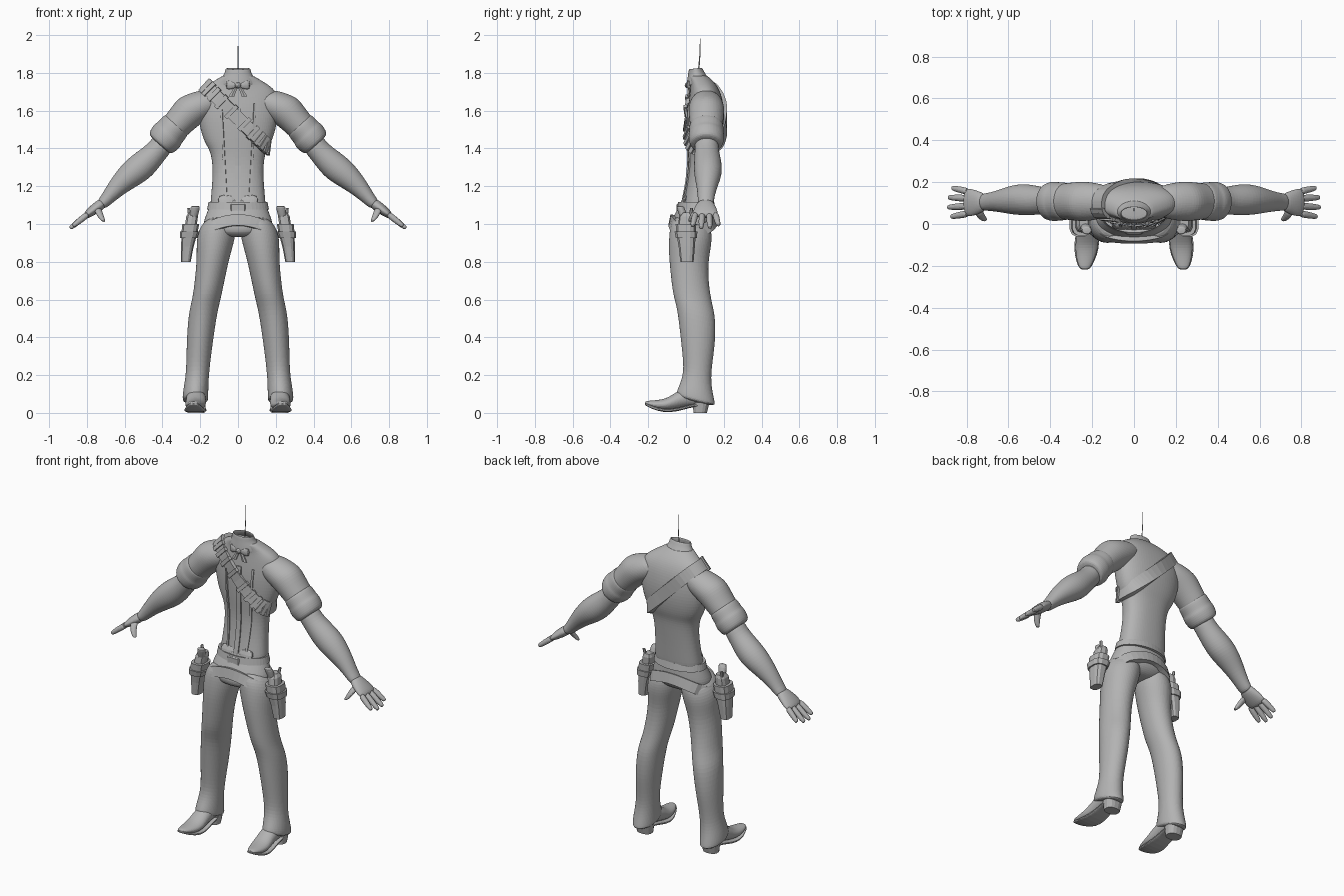
import bpy, bmesh, math
from mathutils import Vector, Matrix

if "Cube" in bpy.data.objects:
    bpy.data.objects.remove(bpy.data.objects["Cube"])

clay = bpy.data.materials.new("plain grey")
clay.use_nodes = True
clay.diffuse_color = (0.45, 0.45, 0.45, 1)
clay.node_tree.nodes["Principled BSDF"].inputs["Base Color"].default_value = clay.diffuse_color
X, Y, Z = Vector((1, 0, 0)), Vector((0, 1, 0)), Vector((0, 0, 1))
ARM = Vector((0.74, 0, 0.67))       # across the sloping arm
HEM = Vector((0, 1, -0.25))         # trouser rings dip towards the back
BOXY = .85                          # squareness of the chest section
parts = []


def finish(name, bm, mirror=False, smooth=0, wall=0):
    bmesh.ops.recalc_face_normals(bm, faces=bm.faces)
    me = bpy.data.meshes.new(name)
    bm.to_mesh(me)
    bm.free()
    me.materials.append(clay)
    ob = bpy.data.objects.new(name, me)
    bpy.context.collection.objects.link(ob)
    if wall:
        ob.modifiers.new("wall", 'SOLIDIFY').thickness = wall
    if mirror:
        ob.modifiers.new("mirror", 'MIRROR')
    if smooth:
        ob.modifiers.new("round", 'SUBSURF').levels = smooth
        ob.modifiers["round"].render_levels = smooth
    parts.append(ob)


def skin(bm, rings, closed=False, caps=True):
    """Join rings of points with quads."""
    rows = [[bm.verts.new(p) for p in r] for r in rings]
    n = len(rows[0])
    for a, b in zip(rows, rows[1:] + rows[:1] if closed else rows[1:]):
        for i in range(n):
            bm.faces.new((a[i], a[(i + 1) % n], b[(i + 1) % n], b[i]))
    if caps and not closed:
        bm.faces.new(rows[0])
        bm.faces.new(rows[-1])


def unit_oval(t, power):
    a, b = math.cos(t), math.sin(t)
    return math.copysign(abs(a) ** power, a), math.copysign(abs(b) ** power, b)


def loft(name, rows, u=X, v=Y, n=16, mirror=False, smooth=2, power=1.0, caps=True, wall=0):
    """Rows are x, y, z, radius along u, radius along v."""
    shape = [unit_oval(math.tau * (i + 0.5) / n, power) for i in range(n)]
    bm = bmesh.new()
    skin(bm, [[Vector(r[:3]) + u * r[3] * a + v * r[4] * b for a, b in shape] for r in rows],
         caps=caps)
    finish(name, bm, mirror, smooth, wall)


def band(name, pts, outs, width, thick, closed=True, mirror=False):
    """Flat strap along a path, lying against the surface with normals outs."""
    bm, rings, n = bmesh.new(), [], len(pts)
    for i, (p, o) in enumerate(zip(pts, outs)):
        nxt = pts[(i + 1) % n] if closed else pts[min(i + 1, n - 1)]
        prv = pts[i - 1] if closed else pts[max(i - 1, 0)]
        o = o.normalized()
        w = (nxt - prv).cross(o).normalized() * width / 2
        rings.append([p - w - o * .02, p + w - o * .02, p + w + o * thick, p - w + o * thick])
    skin(bm, rings, closed)
    finish(name, bm, mirror)


def at(profile, z):
    """Interpolated half-width, centre y and half-depth of a body profile."""
    for a, b in zip(profile, profile[1:]):
        if a[0] <= z <= b[0]:
            f = (z - a[0]) / (b[0] - a[0])
            return [p + (q - p) * f for p, q in zip(a[1:], b[1:])]
    return (profile[0] if z < profile[0][0] else profile[-1])[1:]


# Body profiles: height, half-width, centre y, half-depth
chest = [(1.08, .15, .06, .085), (1.12, .147, .066, .084), (1.22, .137, .08, .078),
         (1.32, .135, .09, .078), (1.39, .15, .093, .083), (1.43, .178, .1, .092),
         (1.50, .202, .105, .099), (1.58, .215, .106, .1), (1.66, .218, .105, .09),
         (1.71, .2, .1, .078), (1.745, .15, .09, .066), (1.775, .098, .07, .056),
         (1.79, .075, .06, .045)]
hips = [(.93, .07, .02, .06), (.945, .15, .02, .1), (.985, .192, .03, .12),
        (1.04, .175, .04, .108), (1.10, .15, .055, .09), (1.14, .137, .06, .08)]
loft("vest", [(0, y, z, a, b) for z, a, y, b in chest], n=20, power=BOXY)
loft("trouser_seat", [(0, y, z, a, b) for z, a, y, b in hips], n=20, power=.95)

# Collar, open at the top, and the thin strand standing above it
loft("collar", [(0, .066, 1.74, .1, .066), (0, .06, 1.775, .088, .054),
                (0, .054, 1.80, .07, .043), (0, .05, 1.825, .068, .036)],
     v=Vector((0, 1, .12)), caps=False, wall=.008)
loft("strand", [(0, .062, 1.76, .002, .006), (0, .07, 1.85, .002, .004),
                (0, .076, 1.92, .002, .003), (0, .074, 1.995, .001, .002)], n=6, smooth=1)

# Trouser legs
loft("trouser_legs", [(.09, .035, 1.03, .075, .09), (.108, .028, .975, .1, .112),
                      (.12, .022, .91, .103, .114), (.132, .012, .82, .087, .106),
                      (.15, .02, .70, .08, .102), (.167, .035, .60, .076, .106),
                      (.186, .055, .53, .077, .103), (.2, .062, .40, .072, .095),
                      (.208, .061, .30, .066, .082), (.215, .06, .20, .062, .072),
                      (.223, .054, .13, .067, .088), (.226, .05, .08, .07, .106),
                      (.225, .053, .055, .067, .102)],
     v=HEM, mirror=True)

# Boots with soles and heels
loft("boots", [(.222, .125, .08, .04, .035), (.222, .08, .08, .052, .045),
               (.222, .0, .085, .053, .055), (.222, -.05, .065, .054, .048),
               (.225, -.10, .044, .058, .034), (.23, -.155, .042, .049, .026),
               (.235, -.2, .05, .032, .015), (.235, -.217, .053, .018, .008)],
     u=X, v=Z, n=12, mirror=True)
loft("boot_soles", [(.222, .115, .045, .05, .008), (.222, .04, .042, .05, .008),
                    (.222, -.02, .022, .052, .009), (.225, -.09, .01, .063, .009),
                    (.23, -.15, .017, .055, .009), (.235, -.205, .041, .033, .008),
                    (.235, -.219, .048, .018, .005)],
     u=X, v=Z, n=12, mirror=True, power=.5, smooth=1)
loft("boot_heels", [(.222, .075, 0, .045, .036), (.222, .08, .055, .052, .045)],
     n=16, mirror=True, smooth=0, power=.8)

# Sleeves, rolled cuffs and forearms
loft("sleeves", [(.10, .108, 1.68, .06, .05), (.16, .108, 1.65, .084, .082),
                 (.21, .108, 1.625, .094, .09), (.255, .108, 1.60, .097, .094),
                 (.31, .108, 1.54, .09, .08), (.37, .108, 1.475, .084, .078)],
     u=Y, v=ARM, mirror=True)
loft("rolled_cuffs", [(.322, .108, 1.53, .08, .07), (.328, .108, 1.522, .094, .086),
                      (.365, .108, 1.48, .092, .085), (.372, .108, 1.47, .098, .095),
                      (.412, .108, 1.425, .092, .086), (.416, .108, 1.418, .07, .06)],
     u=Y, v=ARM, mirror=True)
loft("forearms", [(.38, .108, 1.45, .066, .066), (.425, .11, 1.39, .064, .06),
                  (.475, .114, 1.34, .072, .072), (.53, .117, 1.29, .077, .079),
                  (.585, .115, 1.245, .07, .068), (.645, .11, 1.19, .053, .051),
                  (.70, .105, 1.125, .042, .034), (.73, .105, 1.095, .042, .03)],
     u=Y, v=ARM, mirror=True)

# Hands
palm = Vector((.62, 0, .78))
loft("palms", [(.705, .105, 1.12, .038, .028), (.742, .102, 1.092, .056, .03),
               (.78, .102, 1.064, .07, .026), (.812, .105, 1.038, .066, .018)],
     u=Y, v=palm, n=12, mirror=True)
for name, y0, y1, reach in [("index", .05, .035, .85), ("middle", .086, .08, 1),
                            ("ring", .122, .127, .97), ("little", .155, .172, .8)]:
    rows = []
    for f, r in ((0, .018), (.35, .0185), (.7, .016), (.95, .013), (1, .007)):
        rows.append((.79 + .1 * f * reach, y0 + (y1 - y0) * f, 1.056 - .079 * f * reach, r, r))
    loft(name + "_fingers", rows, u=Y, v=palm, n=8, mirror=True, smooth=1)
loft("thumbs", [(.745, .075, 1.09, .022, .024), (.737, .045, 1.06, .022, .02),
                (.722, .028, 1.03, .017, .016), (.708, .02, 1.01, .01, .01)],
     n=8, mirror=True, smooth=1)

# Bandolier: slanted loop from the right shoulder to the left waist
loop, outs = [], []
for i in range(56):
    a, b = unit_oval(math.tau * i / 56, BOXY)
    z = 1.55
    for _ in range(60):
        rx, yc, ry = at(chest, z)
        z = .8 * z + .2 * (1.56 - 1.0 * rx * a)
    loop.append(Vector((rx * a, yc + ry * b, z)))
    outs.append(Vector((a, b, max(0, (z - 1.62) * 8))))
band("bandolier", loop, outs, .07, .01)
bm = bmesh.new()
for i in range(31, 55, 2):
    o = outs[i].normalized()
    along = (loop[i + 1] - loop[i - 1]).normalized()
    across = along.cross(o).normalized()
    frame = Matrix((across, along, across.cross(along))).transposed().to_4x4()
    frame.translation = loop[i] + o * .008
    bmesh.ops.create_cube(bm, size=1, matrix=frame @ Matrix.Diagonal((.085, .022, .018, 1)))
finish("bandolier_pouches", bm)

# Vest front edge, side seams and hem points
for name, x0, x1, w in [("vest_placket", 0, 0, .03), ("vest_seams", .06, .09, .012)]:
    pts = []
    for i in range(16):
        f = i / 15
        a, yc, b = at(chest, 1.09 + .55 * f)
        x = x0 + (x1 - x0) * f
        y = yc - b * (1 - (x / a) ** (2 / BOXY)) ** (BOXY / 2)
        pts.append(Vector((x, y, 1.09 + .55 * f)))
    band(name, pts, [-Y + X * p.x * 3 for p in pts], w, .006, False, name == "vest_seams")
loft("vest_points", [(.05, -.025, 1.065, .012, .008), (.06, -.02, 1.1, .05, .014),
                     (.06, .002, 1.16, .055, .014)], n=10, mirror=True, smooth=1)

# Bow tie
loft("bow_wings", [(.004, .014, 1.735, .012, .012), (.035, .012, 1.735, .012, .024),
                   (.066, .018, 1.737, .01, .03)], u=Y, v=Z, n=8, mirror=True, smooth=1)
loft("bow_tails", [(.008, .018, 1.73, .01, .008), (.035, .012, 1.675, .017, .006)],
     n=6, mirror=True, smooth=0)
bm = bmesh.new()
bmesh.ops.create_icosphere(bm, subdivisions=2, radius=.017,
                           matrix=Matrix.Translation((0, .01, 1.735)))
finish("bow_knot", bm)


# Waist belt and the low-slung gun belt, dropping at the sides
def belt(name, level, drop, width, thick, spread=0):
    pts, outs = [], []
    for i in range(40):
        t = math.tau * i / 40
        z = level - drop * math.cos(t) ** 2
        a, yc, b = at(hips, max(z, .97))
        pts.append(Vector(((a + spread) * math.cos(t), yc + b * math.sin(t), z)))
        outs.append(Vector((math.cos(t), math.sin(t), .2)))
    band(name, pts, outs, width, thick)


belt("waist_belt", 1.095, 0, .04, .008)
belt("gun_belt", 1.02, .075, .06, .012, .016)
bm = bmesh.new()
bmesh.ops.create_cube(bm, size=1, matrix=Matrix.Translation((0, -.04, 1.085))
                      @ Matrix.Diagonal((.08, .018, .045, 1)))
bmesh.ops.bevel(bm, geom=bm.edges[:], offset=.005, segments=1, affect='EDGES')
finish("belt_buckle", bm)

# Holsters with straps and pistol grips
loft("holsters", [(.276, .005, .80, .026, .036), (.268, .004, .88, .034, .044),
                  (.256, .0, .96, .044, .054), (.25, .0, 1.0, .046, .056)],
     n=12, mirror=True, smooth=0, power=.7)
loft("holster_straps", [(.262, .002, .925, .047, .057), (.256, .0, .96, .053, .062)],
     n=12, mirror=True, smooth=0, power=.7)
loft("pistol_frames", [(.25, .0, .99, .032, .042), (.243, .004, 1.04, .032, .04),
                       (.24, .01, 1.06, .022, .028)], n=10, mirror=True, smooth=0, power=.7)
loft("pistol_grips", [(.238, -.005, 1.02, .022, .026), (.232, -.018, 1.055, .024, .022),
                      (.226, -.03, 1.09, .028, .022), (.225, -.032, 1.097, .02, .016)],
     n=10, mirror=True, smooth=1)
loft("pistol_hammers", [(.255, .02, 1.03, .01, .01), (.262, .03, 1.085, .008, .008)],
     n=6, mirror=True, smooth=0)

# Smooth shading with crisp strap edges
for ob in bpy.context.view_layer.objects:
    ob.select_set(ob in parts)
bpy.context.view_layer.objects.active = parts[0]
bpy.ops.object.shade_smooth_by_angle(angle=math.radians(42))
